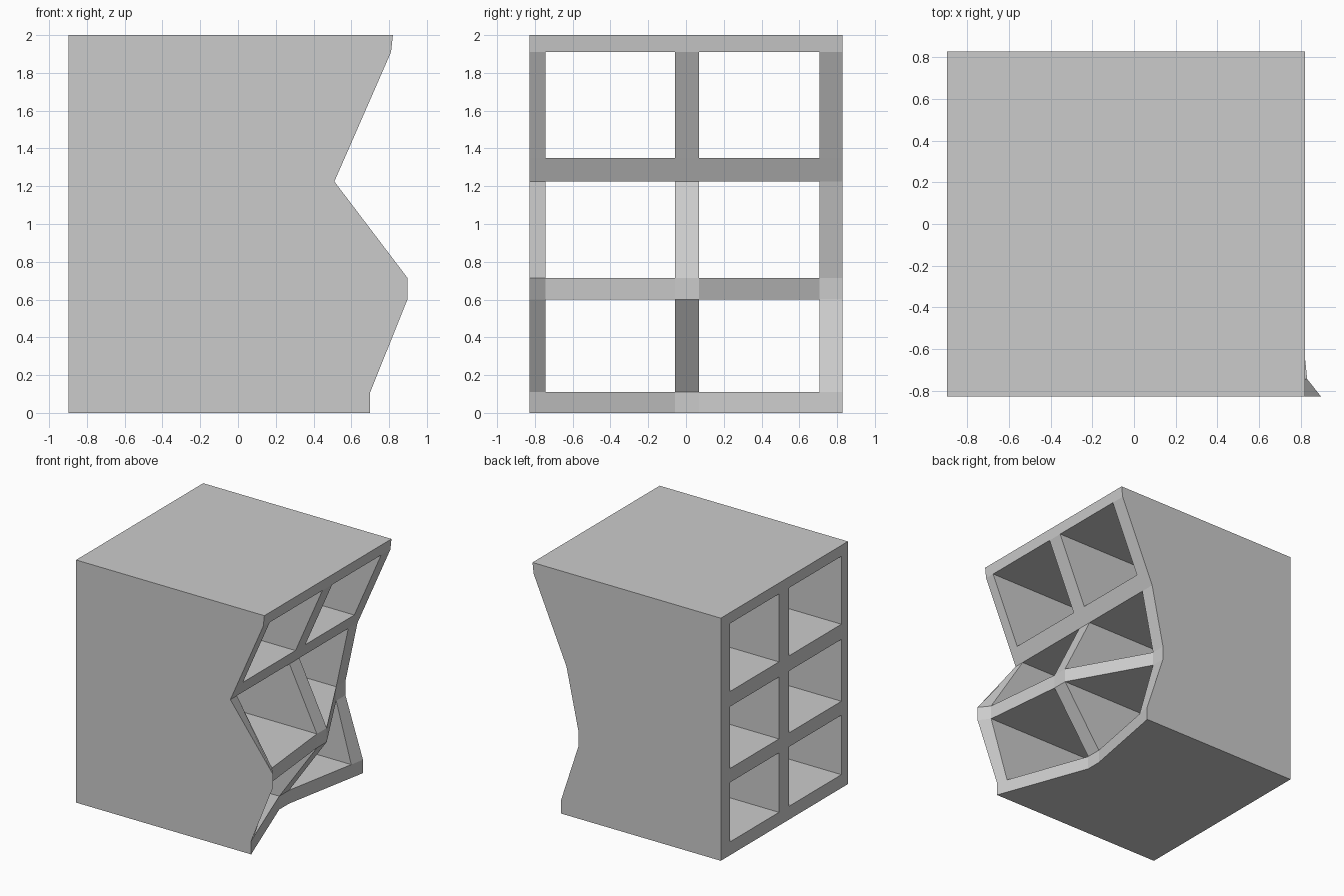
import bpy, bmesh

if "Cube" in bpy.data.objects:
    bpy.data.objects.remove(bpy.data.objects["Cube"])

# Grid lines of the shelf boards: odd intervals are openings, even ones are boards
Y = [-0.828, -0.743, -0.058, 0.07, 0.708, 0.828]
Z = [0, 0.11, 0.6, 0.715, 1.225, 1.35, 1.91, 2.0]
BACK = -0.897

# Depth of the folded face along each horizontal board (one value per Y line)
base = [0.70, 0.668, 0.417, 0.417, 0.537, 0.56]
ridge = [0.897, 0.83, 0.76, 0.76, 0.40, 0.40]
DEPTH = [base, base, ridge, ridge, [0.51] * 6, [0.565] * 6, [0.81] * 6, [0.82] * 6]

bm = bmesh.new()
front = [[bm.verts.new((DEPTH[k][j], y, z)) for j, y in enumerate(Y)] for k, z in enumerate(Z)]
back = [[bm.verts.new((BACK, y, z)) for y in Y] for z in Z]


def solid(j, k):
    inside = 0 <= j < len(Y) - 1 and 0 <= k < len(Z) - 1
    return inside and not (j % 2 and k % 2)


# Front and back rims plus every board wall that borders an opening or the outside
for k in range(len(Z) - 1):
    for j in range(len(Y) - 1):
        if not solid(j, k):
            continue
        ring = [(k, j), (k, j + 1), (k + 1, j + 1), (k + 1, j)]
        bm.faces.new([front[a][b] for a, b in ring])
        bm.faces.new([back[a][b] for a, b in reversed(ring)])
        neighbours = [(j, k - 1), (j + 1, k), (j, k + 1), (j - 1, k)]
        for i, n in enumerate(neighbours):
            if not solid(*n):
                (a, b), (c, d) = ring[i], ring[(i + 1) % 4]
                bm.faces.new([front[c][d], front[a][b], back[a][b], back[c][d]])

bmesh.ops.recalc_face_normals(bm, faces=bm.faces)
mesh = bpy.data.meshes.new("shelf_unit")
bm.to_mesh(mesh)
bm.free()
shelf = bpy.data.objects.new("shelf_unit", mesh)
bpy.context.collection.objects.link(shelf)
